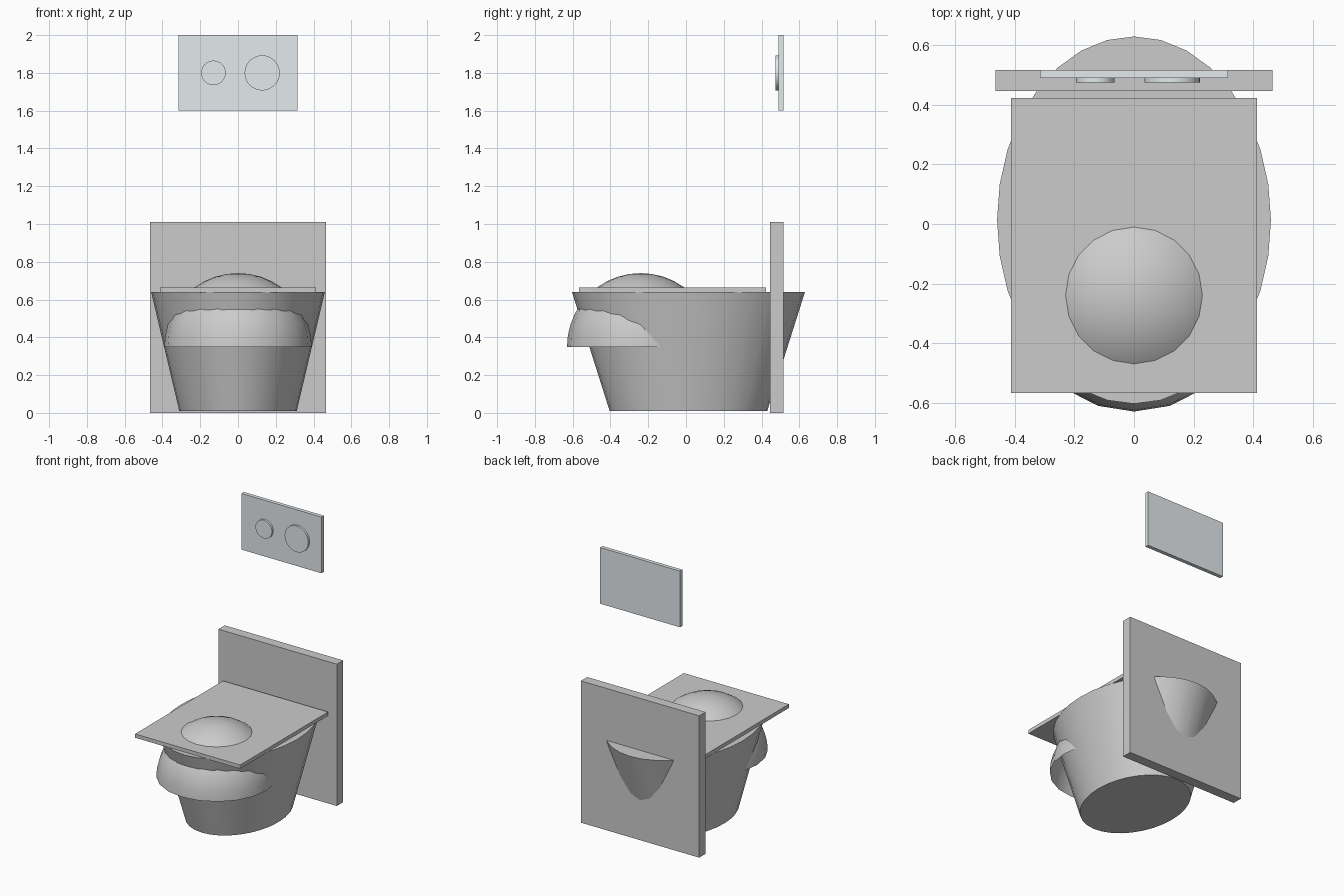
import bpy, bmesh, math
from mathutils import Matrix, Vector

if "Cube" in bpy.data.objects:
    bpy.data.objects.remove(bpy.data.objects["Cube"])

chrome = bpy.data.materials.new("pale_steel")
chrome.diffuse_color = (0.77, 0.82, 0.84, 1)
chrome.use_nodes = True
chrome.node_tree.nodes["Principled BSDF"].inputs["Base Color"].default_value = chrome.diffuse_color


def finish(name, bm, mat=None, smooth=False):
    bmesh.ops.recalc_face_normals(bm, faces=bm.faces)
    me = bpy.data.meshes.new(name)
    bm.to_mesh(me)
    bm.free()
    ob = bpy.data.objects.new(name, me)
    bpy.context.collection.objects.link(ob)
    if mat:
        me.materials.append(mat)
    if smooth:
        bpy.ops.object.select_all(action='DESELECT')
        ob.select_set(True)
        bpy.context.view_layer.objects.active = ob
        bpy.ops.object.shade_smooth_by_angle(angle=math.radians(35))
    return ob


def box(name, lo, hi, mat=None):
    lo, hi = Vector(lo), Vector(hi)
    bm = bmesh.new()
    bmesh.ops.create_cube(bm, size=1, matrix=Matrix.Translation((lo + hi) / 2)
                          @ Matrix.Diagonal((*(hi - lo), 1)))
    return finish(name, bm, mat)


def cone(name, r1, r2, depth, matrix, segments=32, mat=None):
    bm = bmesh.new()
    bmesh.ops.create_cone(bm, cap_ends=True, segments=segments, radius1=r1,
                          radius2=r2, depth=depth, matrix=matrix)
    return finish(name, bm, mat, smooth=True)


# Tapered oval bowl, passing through the wall panel
cone("bowl", 0.311, 0.46, 0.63,
     Matrix.Translation((0, 0.013, 0.325)) @ Matrix.Diagonal((1, 1.341, 1, 1)))

# Open half sphere that bulges out of the bowl front and through the lid
bm = bmesh.new()
bmesh.ops.create_uvsphere(bm, u_segments=20, v_segments=20, radius=0.39)
bmesh.ops.delete(bm, geom=[v for v in bm.verts if v.co.z < -0.001], context='VERTS')
bmesh.ops.translate(bm, verts=bm.verts, vec=(0, -0.24, 0.35))
finish("dome", bm, smooth=True)

# Lid and wall panel
box("lid", (-0.414, -0.567, 0.638), (0.414, 0.423, 0.665))
box("wall_panel", (-0.466, 0.446, 0), (0.466, 0.517, 1.01))

# Flush plate with a small and a large button
box("flush_plate", (-0.315, 0.49, 1.6), (0.315, 0.517, 2.0), chrome)
for name, x, r in (("small_button", -0.13, 0.065), ("large_button", 0.128, 0.093)):
    cone(name, r, r, 0.018, Matrix.Translation((x, 0.484, 1.8))
         @ Matrix.Rotation(math.pi / 2, 4, 'X'), mat=chrome)
